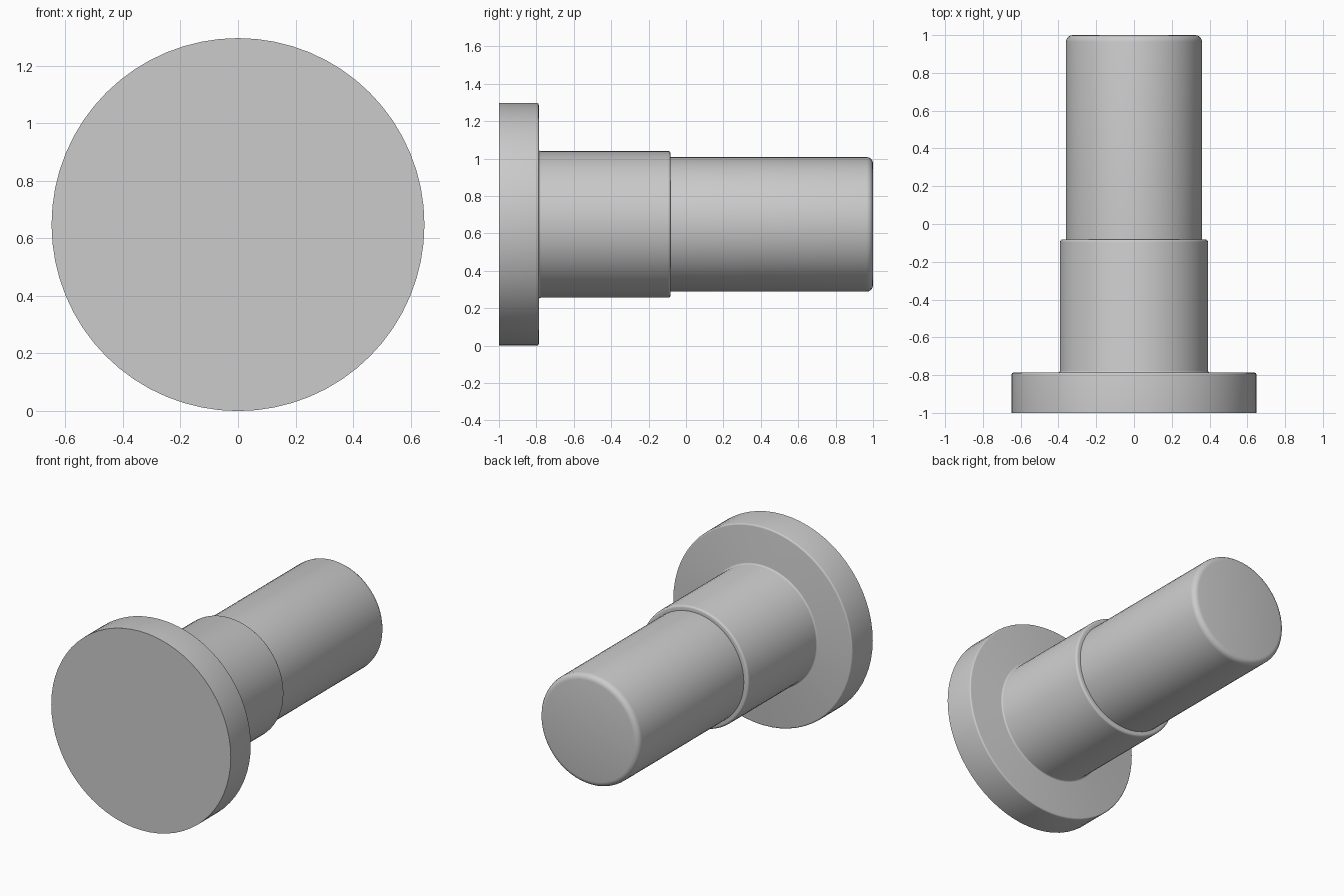
import bpy, bmesh
from math import pi, sin, cos
from mathutils import Vector, Matrix

cube = bpy.data.objects.get("Cube")
if cube:
    bpy.data.objects.remove(cube, do_unlink=True)

SEGMENTS = 64
CENTRE_Z = 0.648

grey = bpy.data.materials.new("plain grey")
grey.use_nodes = True
colour = (0.6, 0.6, 0.6, 1)
grey.diffuse_color = colour
grey.node_tree.nodes["Principled BSDF"].inputs["Base Color"].default_value = colour


def rounded(points, steps=4):
    """Profile of (radius, y, corner radius) with its right-angle corners rounded."""
    out = []
    for i, (r, y, size) in enumerate(points):
        p = Vector((r, y))
        if size == 0:
            out.append(p)
            continue
        a = (Vector(points[i - 1][:2]) - p).normalized() * size
        b = (Vector(points[i + 1][:2]) - p).normalized() * size
        for k in range(steps + 1):
            t = k / steps * pi / 2
            out.append(p + a * (1 - sin(t)) + b * (1 - cos(t)))
    return out


def lathe(name, points):
    """Turn a profile around the y axis."""
    bm = bmesh.new()
    verts = [bm.verts.new((p.x, p.y, 0)) for p in rounded(points)]
    edges = [bm.edges.new(pair) for pair in zip(verts, verts[1:])]
    bmesh.ops.spin(bm, geom=verts + edges, cent=(0, 0, 0), axis=(0, 1, 0),
                   angle=2 * pi, steps=SEGMENTS, use_duplicate=False)
    bmesh.ops.remove_doubles(bm, verts=bm.verts, dist=0.0001)
    bmesh.ops.recalc_face_normals(bm, faces=bm.faces)
    bm.transform(Matrix.Translation((0, 0, CENTRE_Z)))
    mesh = bpy.data.meshes.new(name)
    bm.to_mesh(mesh)
    bm.free()
    mesh.materials.append(grey)
    obj = bpy.data.objects.new(name, mesh)
    bpy.context.collection.objects.link(obj)
    bpy.ops.object.select_all(action="DESELECT")
    obj.select_set(True)
    bpy.context.view_layer.objects.active = obj
    bpy.ops.object.shade_smooth_by_angle(angle=pi / 6)
    return obj


# Headed pin: flat round flange, thicker collar, then a shaft with a rounded end
lathe("stepped_pin", [
    (0, -1, 0), (0.648, -1, 0), (0.648, -0.787, 0.01),
    (0.392, -0.787, 0.01), (0.392, -0.082, 0.014),
    (0.36, -0.082, 0), (0.36, 1, 0.035), (0, 1, 0),
])
